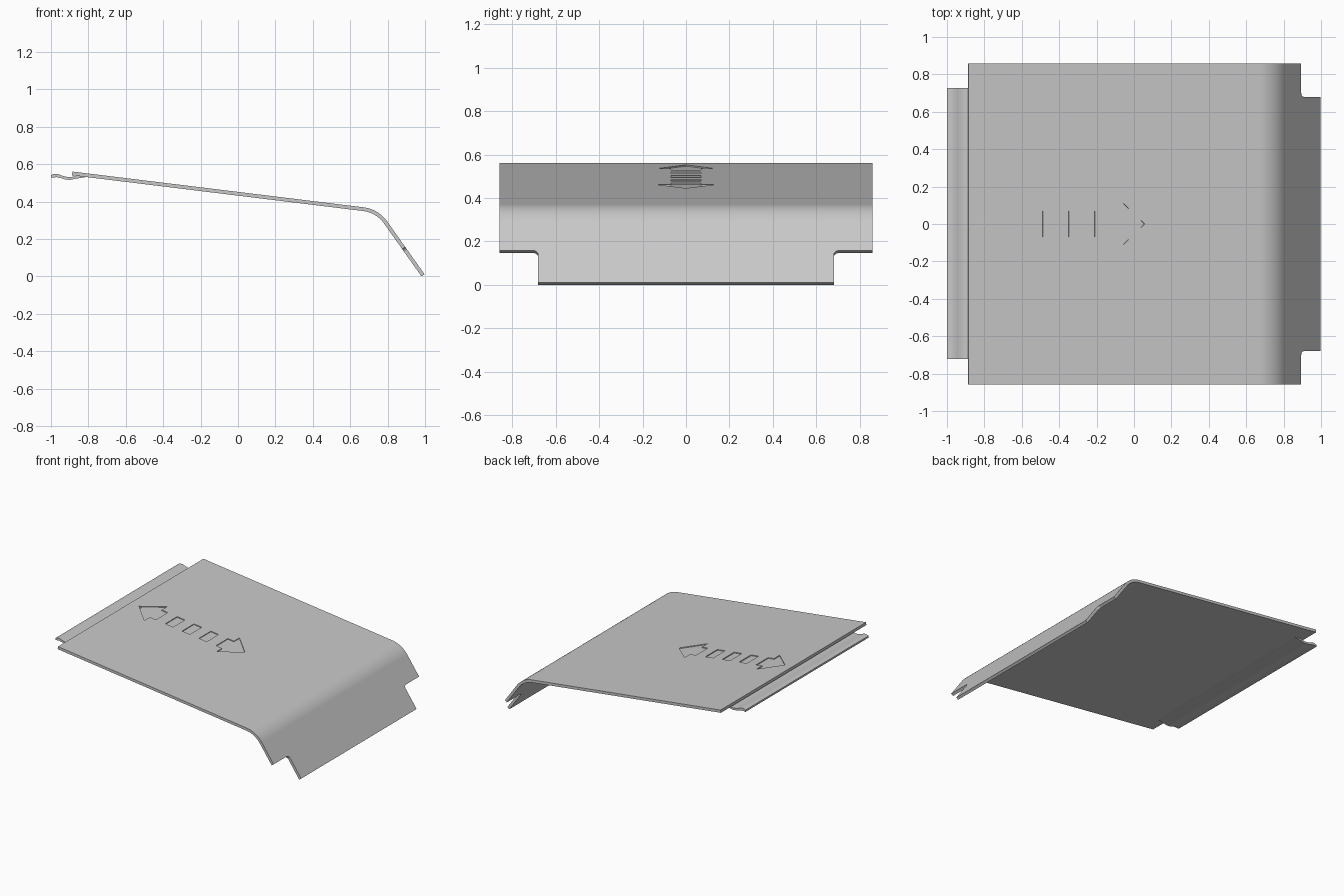
import bpy, bmesh
from math import sin, cos, pi, radians
from mathutils import Matrix, Vector

old = bpy.data.objects.get("Cube")
if old:
    bpy.data.objects.remove(old, do_unlink=True)

# Single grey plastic
grey = bpy.data.materials.new("grey plastic")
grey.use_nodes = True
colour = (0.58, 0.58, 0.58, 1)
grey.diffuse_color = colour
grey.node_tree.nodes["Principled BSDF"].inputs["Base Color"].default_value = colour


def prisms(name, outlines, frame, low, high):
    """Closed outlines in the frame's XY plane, extruded along its Z."""
    bm = bmesh.new()
    for outline in outlines:
        face = bm.faces.new([bm.verts.new((u, v, low)) for u, v in outline])
        grown = bmesh.ops.extrude_face_region(bm, geom=[face])["geom"]
        top = [g for g in grown if isinstance(g, bmesh.types.BMVert)]
        bmesh.ops.translate(bm, verts=top, vec=(0, 0, high - low))
    bm.transform(frame)
    bmesh.ops.recalc_face_normals(bm, faces=bm.faces)
    mesh = bpy.data.meshes.new(name)
    bm.to_mesh(mesh)
    bm.free()
    mesh.materials.append(grey)
    obj = bpy.data.objects.new(name, mesh)
    bpy.context.collection.objects.link(obj)
    return obj


def activate(obj):
    bpy.ops.object.select_all(action="DESELECT")
    obj.select_set(True)
    bpy.context.view_layer.objects.active = obj


def cut(obj, cutter):
    mod = obj.modifiers.new("cut", "BOOLEAN")
    mod.object, mod.operation, mod.solver = cutter, "DIFFERENCE", "EXACT"
    activate(obj)
    bpy.ops.object.modifier_apply(modifier=mod.name)
    bpy.data.objects.remove(cutter, do_unlink=True)


def smooth(obj):
    activate(obj)
    bpy.ops.object.shade_smooth_by_angle(angle=radians(30))
    mod = obj.modifiers.new("weighted normals", "WEIGHTED_NORMAL")
    mod.keep_sharp = True


def surface_frame(point, tilt):
    """X runs down the slope, Y along depth, Z out of the surface."""
    along = Vector((cos(tilt), 0, -sin(tilt)))
    out = Vector((sin(tilt), 0, cos(tilt)))
    frame = Matrix((along, (0, 1, 0), out)).transposed().to_4x4()
    return Matrix.Translation(point) @ frame


# Side profiles lie in XZ and are extruded along depth
SIDE = Matrix(((1, 0, 0, 0), (0, 0, 1, 0), (0, 1, 0, 0), (0, 0, 0, 1)))
PANEL_TILT, FLAP_TILT = radians(7), radians(54.7)
BEND_X, BEND_Z, RADIUS, THICK = 0.650, 0.191, 0.18, 0.02
PANEL_LENGTH, FLAP_LENGTH, HALF_DEPTH = 1.569, 0.347, 0.857


def on_shell(tilt, radius, slide=0):
    return (BEND_X + radius * sin(tilt) + slide * cos(tilt),
            BEND_Z + radius * cos(tilt) - slide * sin(tilt))


def shell_side(radius, steps=14):
    bend = [on_shell(PANEL_TILT + (FLAP_TILT - PANEL_TILT) * i / steps, radius)
            for i in range(steps + 1)]
    return ([on_shell(PANEL_TILT, radius, -PANEL_LENGTH)] + bend
            + [on_shell(FLAP_TILT, radius, FLAP_LENGTH)])


# Bent cover panel
panel = prisms("cover_panel", [shell_side(RADIUS) + shell_side(RADIUS - THICK)[::-1]],
               SIDE, -HALF_DEPTH, HALF_DEPTH)

# Filleted notches at both lower corners leave a narrower tab
x, z = on_shell(FLAP_TILT, RADIUS, 0.168)
fillet = [(0.022 - 0.022 * cos(a), 0.702 - 0.022 * sin(a))
          for a in (i * pi / 12 for i in range(7))]
notch = [(0, 1)] + fillet + [(0.4, 0.68), (0.4, 1)]
cut(panel, prisms("notch_cutter", [notch, [(u, -v) for u, v in notch]],
                  surface_frame((x, 0, z), FLAP_TILT), -0.08, 0.08))

# Engraved double arrow: two heads with stubs and three bars
head = [(0.44, 0), (0.30, 0.135), (0.30, 0.07), (0.25, 0.07),
        (0.25, -0.07), (0.30, -0.07), (0.30, -0.135)]
bars = [[(c - 0.032, -0.07), (c + 0.032, -0.07), (c + 0.032, 0.07), (c - 0.032, 0.07)]
        for c in (-0.14, 0, 0.14)]
slide = -(0.672 + 0.38) / cos(PANEL_TILT)
x, z = on_shell(PANEL_TILT, RADIUS, slide)
cut(panel, prisms("arrow_cutter", [head, [(-u, v) for u, v in head]] + bars,
                  surface_frame((x, 0, z), PANEL_TILT), -0.006, 0.05))
smooth(panel)

# Wavy catch lip tucked under the upper edge
lip_top = [(-1, 0.542), (-0.985, 0.548), (-0.965, 0.549), (-0.945, 0.541),
           (-0.925, 0.534), (-0.90, 0.531), (-0.86, 0.537), (-0.80, 0.546)]
lip_bottom = [(-0.80, 0.533), (-0.86, 0.524), (-0.90, 0.516), (-0.925, 0.519),
              (-0.95, 0.527), (-0.97, 0.531), (-1, 0.528)]
lip = prisms("catch_lip", [lip_top + lip_bottom], SIDE, -0.723, 0.727)
smooth(lip)
